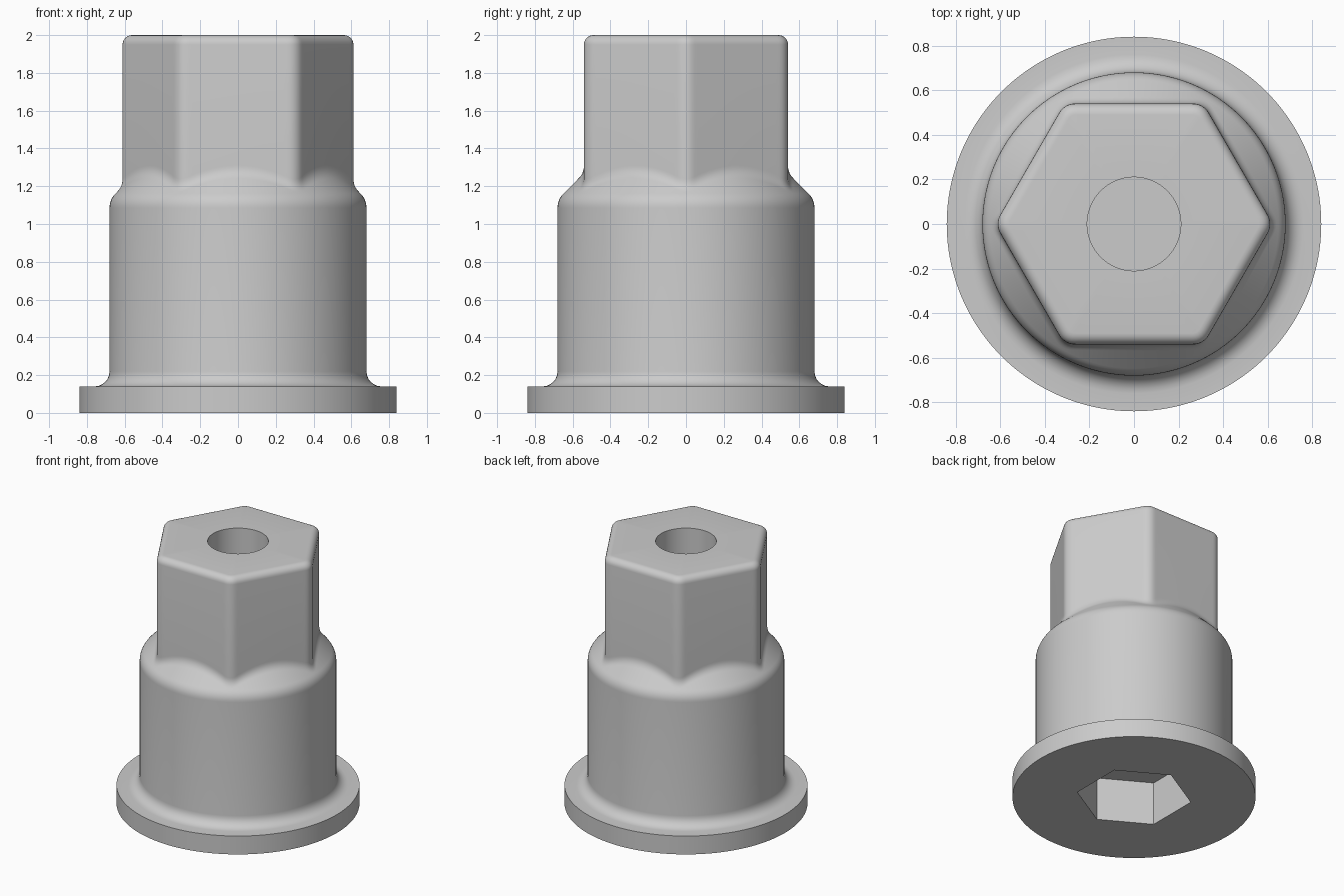
import bpy, bmesh, math
from math import sin, cos, pi, radians

if "Cube" in bpy.data.objects:
    bpy.data.objects.remove(bpy.data.objects["Cube"])

SEG = 240  # angular divisions


def hex_radius(ang, apothem, rnd, corner=0.0):
    """Polar radius of a hexagon with rounded corners; one corner at `corner`."""
    p = abs((ang - corner + pi / 6) % (pi / 3) - pi / 6)
    c = (apothem - rnd) / cos(pi / 6)
    if rnd > 0 and p < math.atan2(rnd * 0.5, c + rnd * cos(pi / 6)):
        return c * cos(p) + math.sqrt(rnd ** 2 - (c * sin(p)) ** 2)
    return apothem / cos(pi / 6 - p)


def blend(a, b, c, n=6):
    """Rounded transition from a to c with the sharp corner at b."""
    out = []
    for i in range(n + 1):
        t = i / n
        out.append(tuple((1 - t) ** 2 * a[k] + 2 * t * (1 - t) * b[k] + t * t * c[k]
                         for k in (0, 1)))
    return out


def section(ang):
    """Radius/height section of the whole part at one angle."""
    # hexagonal recess and flange
    ri = hex_radius(ang, 0.345, 0, pi / 6)
    pts = [(ri, 0.33), (ri, 0), (0.84, 0), (0.84, 0.14)]
    # fillet from flange up to the barrel
    pts += [(0.76 - 0.08 * sin(t), 0.22 - 0.08 * cos(t))
            for t in [radians(15 * i) for i in range(7)]]
    # rounded shoulder into a 45 degree cone
    pts += blend((0.68, 1.085), (0.68, 1.13), (0.648, 1.162))
    # cone meets the hexagonal head
    rh = hex_radius(ang, 0.54, 0.08)
    z = 1.81 - rh
    pts += blend((rh + 0.028, z - 0.028), (rh, z), (rh, z + 0.04))
    # rounded top rim of the head
    for i in range(7):
        t = radians(15 * i)
        d = 0.05 * (1 - cos(t))
        pts.append((hex_radius(ang, 0.54 - d, 0.08 - d), 1.95 + 0.05 * sin(t)))
    # round blind bore
    pts += [(0.21, 2.0), (0.21, 1.0)]
    return pts


bm = bmesh.new()
cols = []
for s in range(SEG):
    a = 2 * pi * s / SEG
    cols.append([bm.verts.new((r * cos(a), r * sin(a), z)) for r, z in section(a)])
for s in range(SEG):
    c0, c1 = cols[s], cols[(s + 1) % SEG]
    for i in range(len(c0) - 1):
        bm.faces.new((c0[i], c1[i], c1[i + 1], c0[i + 1]))
# recess ceiling and bore floor
bm.faces.new([c[0] for c in reversed(cols)])
bm.faces.new([c[-1] for c in cols])
bmesh.ops.recalc_face_normals(bm, faces=bm.faces)

mesh = bpy.data.meshes.new("hex_socket_adapter")
bm.to_mesh(mesh)
bm.free()
obj = bpy.data.objects.new("hex_socket_adapter", mesh)
bpy.context.collection.objects.link(obj)

grey = bpy.data.materials.new("plain grey")
grey.diffuse_color = (0.6, 0.6, 0.6, 1)
grey.use_nodes = True
grey.node_tree.nodes["Principled BSDF"].inputs["Base Color"].default_value = grey.diffuse_color
mesh.materials.append(grey)

bpy.context.view_layer.objects.active = obj
obj.select_set(True)
bpy.ops.object.shade_smooth_by_angle(angle=radians(30))
